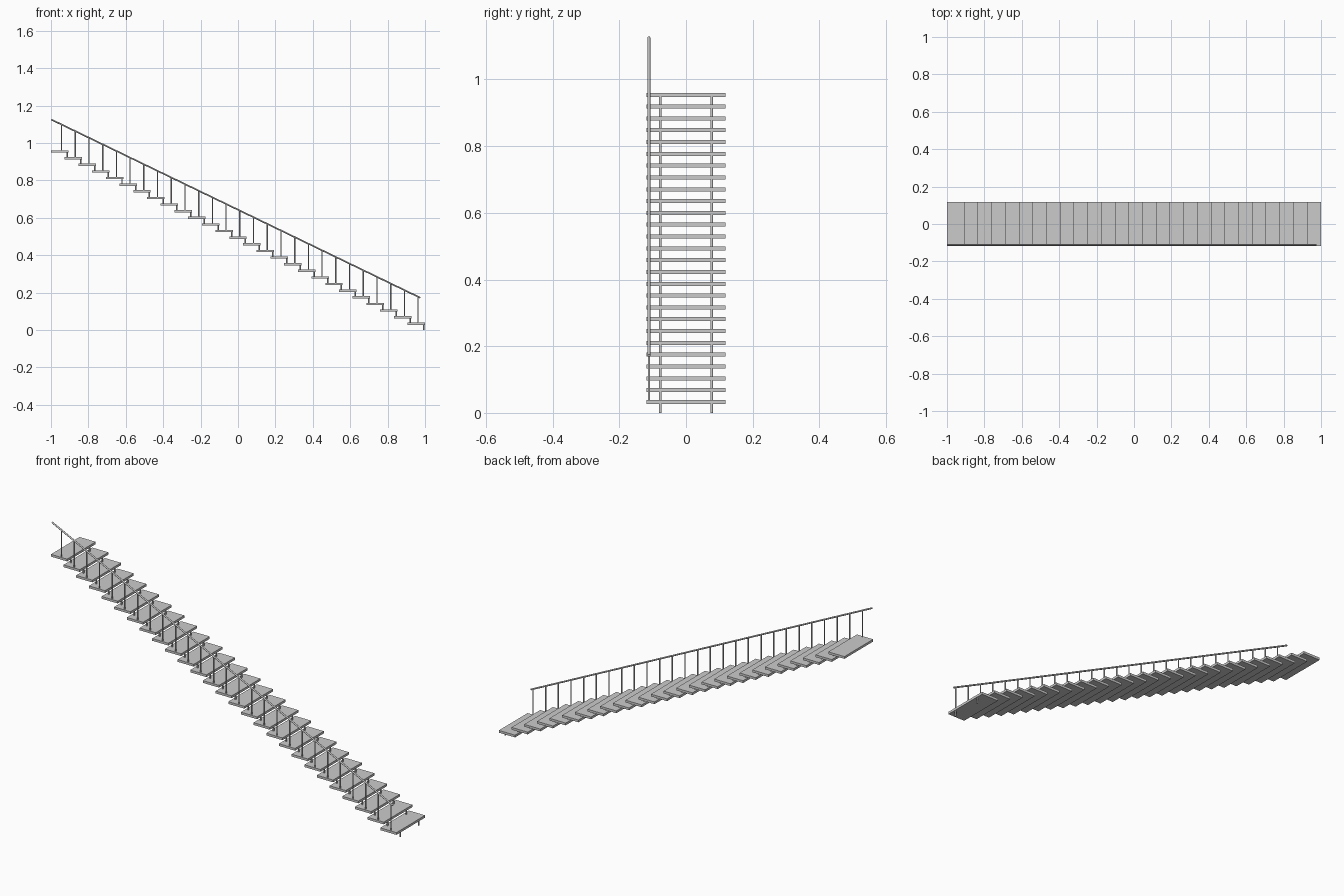
import bpy
from math import radians
from mathutils import Vector

if "Cube" in bpy.data.objects:
    bpy.data.objects.remove(bpy.data.objects["Cube"])

STEPS = 27
RUN, RISE = 1.9065 / 26, 0.921 / 26      # per step
DEPTH, WIDTH, THICK = 0.0935, 0.237, 0.012
FIRST_Z = 0.033                          # centre height of lowest tread
RAIL_Y = -0.111
rail_low, rail_high = Vector((0.975, RAIL_Y, 0.172)), Vector((-0.998, RAIL_Y, 1.125))


def box(name, loc, size):
    bpy.ops.mesh.primitive_cube_add(size=1, location=loc)
    ob = bpy.context.object
    ob.name = name
    ob.scale = size
    bpy.ops.object.transform_apply(location=False, rotation=False, scale=True)
    return ob


def rod(name, a, b, radius):
    a, b = Vector(a), Vector(b)
    d = b - a
    bpy.ops.mesh.primitive_cylinder_add(vertices=12, radius=radius, depth=d.length,
                                        location=(a + b) / 2,
                                        rotation=d.to_track_quat('Z', 'Y').to_euler())
    ob = bpy.context.object
    ob.name = name
    bpy.ops.object.shade_smooth_by_angle(angle=radians(40))
    return ob


def rail_z(x):
    t = (x - rail_low.x) / (rail_high.x - rail_low.x)
    return rail_low.z + t * (rail_high.z - rail_low.z)


for i in range(STEPS):
    edge = 1 - i * RUN                   # nosing of this tread
    z = FIRST_Z + i * RISE
    box(f"tread_{i + 1}", (edge - DEPTH / 2, 0, z), (DEPTH, WIDTH, THICK))

    # short support posts carrying the tread from the one below
    low = 0 if i == 0 else z - RISE + THICK / 2
    for side, y in (("front", -0.077), ("back", 0.077)):
        rod(f"support_post_{side}_{i + 1}", (edge - 0.007, y, low),
            (edge - 0.007, y, z - THICK / 2), 0.004)

    # baluster from tread to handrail
    x = edge - 0.037
    rod(f"baluster_{i + 1}", (x, RAIL_Y, z + THICK / 2), (x, RAIL_Y, rail_z(x)), 0.0032)

# sloping handrail
rod("handrail", rail_low, rail_high, 0.0042)
